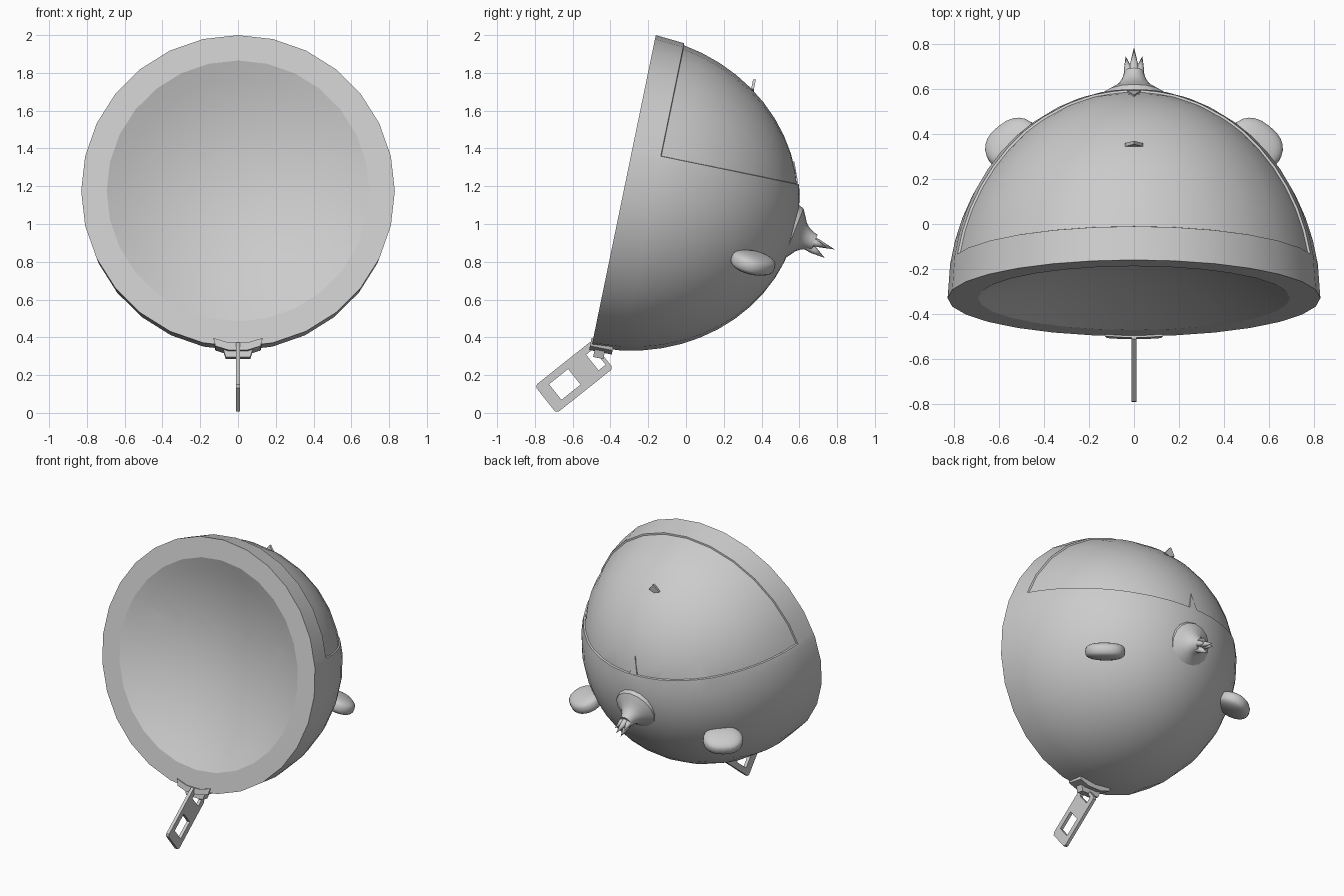
import bpy, bmesh, math
from mathutils import Vector, Matrix

cube = bpy.data.objects.get("Cube")
if cube:
    bpy.data.objects.remove(cube, do_unlink=True)

grey = bpy.data.materials.new("plain grey")
grey.use_nodes = True
grey.diffuse_color = (0.6, 0.6, 0.6, 1)
grey.node_tree.nodes["Principled BSDF"].inputs["Base Color"].default_value = (0.6, 0.6, 0.6, 1)


def finish(name, bm, matrix=None, smooth=35):
    """Turn a bmesh into a named, coloured object; smooth is the sharp-edge angle, 0 for flat."""
    if matrix is not None:
        bmesh.ops.transform(bm, matrix=matrix, verts=bm.verts)
    bmesh.ops.recalc_face_normals(bm, faces=bm.faces)
    mesh = bpy.data.meshes.new(name)
    bm.to_mesh(mesh)
    bm.free()
    mesh.materials.append(grey)
    ob = bpy.data.objects.new(name, mesh)
    bpy.context.collection.objects.link(ob)
    if smooth:
        bpy.ops.object.select_all(action='DESELECT')
        ob.select_set(True)
        bpy.context.view_layer.objects.active = ob
        bpy.ops.object.shade_smooth_by_angle(angle=math.radians(smooth))


def revolve(profile, steps):
    """Spin (radius, along) points about the Y axis."""
    bm = bmesh.new()
    vs = [bm.verts.new((0, t, r)) for r, t in profile]
    es = [bm.edges.new(p) for p in zip(vs, vs[1:])]
    bmesh.ops.spin(bm, geom=vs + es, cent=(0, 0, 0), axis=(0, 1, 0),
                   angle=2 * math.pi, steps=steps)
    bmesh.ops.remove_doubles(bm, verts=bm.verts, dist=0.0005)
    return bm


def thicken(bm, depth):
    """Extrude every face by a vector, keeping the first side."""
    new = bmesh.ops.extrude_face_region(bm, geom=bm.faces[:], use_keep_orig=True)["geom"]
    bmesh.ops.translate(bm, vec=depth, verts=[v for v in new if isinstance(v, bmesh.types.BMVert)])


def prism(outline, depth):
    """Extrude a closed outline of 3D points by a vector."""
    bm = bmesh.new()
    bm.faces.new([bm.verts.new(p) for p in outline])
    thicken(bm, depth)
    return bm


def aim(start, direction):
    """Matrix that points local +Y along a direction from a start point."""
    q = Vector((0, 1, 0)).rotation_difference(Vector(direction))
    return Matrix.Translation(start) @ q.to_matrix().to_4x4()


# Tilted half-round body with a flat rim and a shallow hollow front
R, H, SEAM, INNER, HOLLOW = 0.842, 0.935, 0.155, 0.705, 0.17
profile = [(INNER * i / 8, HOLLOW * (1 - (i / 8) ** 2)) for i in range(9)]
profile.append((R, 0))
start = math.asin(SEAM / H)
for i in range(13):
    a = start + (math.pi / 2 - start) * i / 12
    profile.append((R * math.cos(a), H * math.sin(a)))
bm = revolve(profile, 28)

# Recessed upper panel, bounded by the rim band and a level cut
CUT = 0.22
bmesh.ops.bisect_plane(bm, geom=bm.verts[:] + bm.edges[:] + bm.faces[:], dist=0.0005,
                       plane_co=(0, 0, CUT), plane_no=(0, 0, 1))
bmesh.ops.recalc_face_normals(bm, faces=bm.faces)
panel = []
for f in bm.faces:
    c = f.calc_center_median()
    outside = c.xz.length / R > math.sqrt(max(0, 1 - (c.y / H) ** 2)) - 0.05
    if outside and c.z > CUT and c.y > SEAM and min(v.co.y for v in f.verts) > SEAM - 0.005:
        panel.append(f)
bmesh.ops.inset_region(bm, faces=panel, thickness=0.005, depth=-0.01, use_even_offset=True)
tilt = (Matrix.Translation((0, -0.33, 1.175)) @ Matrix.Rotation(math.radians(-11.65), 4, 'X')
        @ Matrix.Diagonal((0.986, 1, 1, 1)))
finish("body", bm, tilt, 18)

# Pointed tooth rising from the panel's lower edge
finish("panel_tooth", prism([(-0.035, 0.598, 1.19), (0.035, 0.598, 1.19), (0, 0.574, 1.33)],
                            (0, -0.06, 0)), smooth=0)

# Thin chevron nub barely breaking through the panel top
finish("top_nub", prism([(-0.04, 0.36, 1.715), (0, 0.37, 1.765), (0.04, 0.36, 1.715),
                         (0, 0.36, 1.70)], (0, -0.015, 0)), smooth=0)

# Flattened, slightly boxy ears, one each side
for side, name in ((1, "left_ear"), (-1, "right_ear")):
    bm = bmesh.new()
    bmesh.ops.create_uvsphere(bm, u_segments=24, v_segments=14, radius=1)
    for v in bm.verts:
        v.co.x = math.copysign(abs(v.co.x) ** 0.8, v.co.x)
        v.co.z = math.copysign(abs(v.co.z) ** 0.65, v.co.z)
    along = Vector((0.78 * side, -0.62, 0))
    out = Vector((0.62 * side, 0.78, -0.4)).normalized()
    up = along.cross(out).normalized()
    basis = Matrix((along * 0.13, out * 0.105, up * 0.055)).transposed().to_4x4()
    finish(name, bm, Matrix.Translation((0.54 * side, 0.355, 0.795)) @ basis)

# Flared tail that grows out of the body and splits into pointed tips
axis = Vector((0, 0.93, -0.37))
root = Vector((0, 0.55, 0.955))
flare = [(0, -0.04), (0.16, -0.04), (0.145, 0.02), (0.11, 0.045), (0.08, 0.065), (0.06, 0.09),
         (0.049, 0.115), (0.043, 0.14), (0, 0.135)]
finish("tail", revolve(flare, 16), aim(root, axis))
tips = [(0, 0.787, 0.865), (0.037, 0.747, 0.875), (-0.037, 0.747, 0.875), (0, 0.735, 0.82)]
for i, tip in enumerate(tips):
    tip = Vector(tip)
    hub = root + axis * 0.105
    off = (tip - hub) - axis * (tip - hub).dot(axis)
    base = hub + off * 0.5
    length = (tip - base).length
    finish(f"tail_tip_{i + 1}", revolve([(0, 0), (0.027, 0), (0.02, length * 0.4), (0, length)], 8),
           aim(base, tip - base), 50)

# Zip slider: bent plate and the block beneath it
plate = [(-0.13, 0.385), (-0.12, 0.342), (-0.05, 0.32), (0.05, 0.32),
         (0.12, 0.342), (0.13, 0.385), (0.05, 0.36), (-0.05, 0.36)]
block = [(-0.08, 0.335), (-0.065, 0.288), (0.065, 0.288), (0.08, 0.335)]
shift = (Matrix.Translation((0, -0.445, 0.35)) @ Matrix.Rotation(-0.2, 4, 'X')
         @ Matrix.Translation((0, 0.445, -0.35)))
for name, outline, y, depth in (("slider_plate", plate, -0.508, 0.122),
                                ("slider_block", block, -0.48, 0.055)):
    finish(name, prism([(x, y, z) for x, z in outline], (0, depth, 0)), shift, 0)

# Zip pull: flat plate with two windows and clipped corners
us = [0.01, 0.03, 0.078, 0.20, 0.33, 0.395]
vs = [-0.093, -0.053, 0.053, 0.093]
bm = bmesh.new()
grid = [[bm.verts.new((-0.011, -0.435 - 0.78 * u - 0.62 * v, 0.315 - 0.62 * u + 0.78 * v))
         for v in vs] for u in us]
for i in range(5):
    for j in range(3):
        if (i, j) not in ((1, 1), (3, 1)):
            bm.faces.new((grid[i][j], grid[i + 1][j], grid[i + 1][j + 1], grid[i][j + 1]))
corners = [grid[i][j] for i in (0, -1) for j in (0, -1)]
bmesh.ops.bevel(bm, geom=corners, offset=0.014, segments=1, affect='VERTICES')
thicken(bm, (0.022, 0, 0))
finish("zip_pull", bm, smooth=0)
